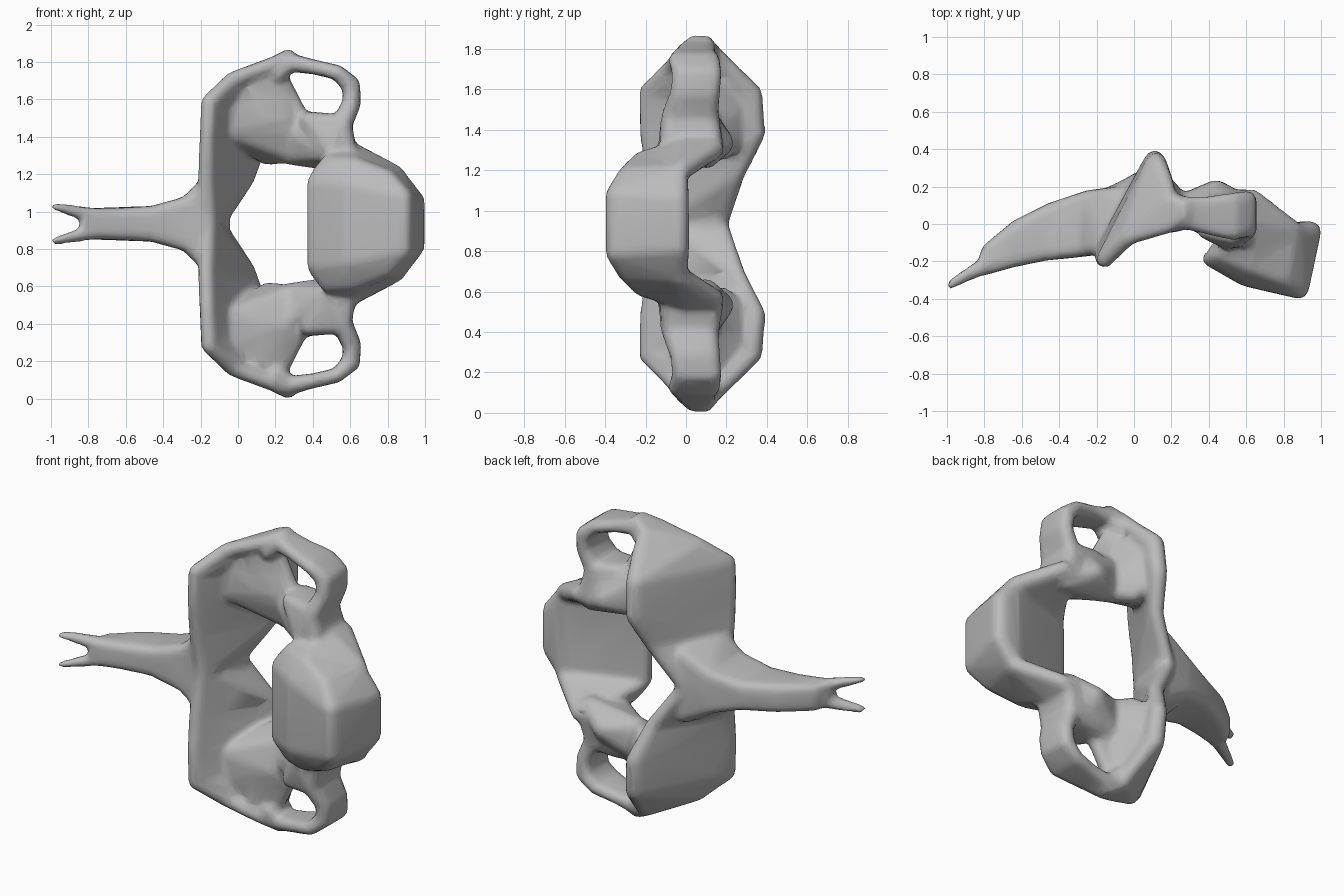
import bpy
import bmesh
from mathutils import Matrix

cube = bpy.data.objects.get("Cube")
if cube:
    bpy.data.objects.remove(cube, do_unlink=True)

MID = 0.935  # height of the mirror plane
bm = bmesh.new()


def hull(balls):
    """Closed skin stretched over balls given as (x, y, height from mid, radius)."""
    part = bmesh.new()
    for x, y, h, r in balls:
        bmesh.ops.create_icosphere(part, subdivisions=2, radius=r,
                                   matrix=Matrix.Translation((x, y, MID + h)))
    res = bmesh.ops.convex_hull(part, input=part.verts)
    junk = {g for g in res["geom_interior"] + res["geom_unused"]
            if isinstance(g, bmesh.types.BMVert)}
    bmesh.ops.delete(part, geom=list(junk), context='VERTS')
    bmesh.ops.recalc_face_normals(part, faces=part.faces)
    mesh = bpy.data.meshes.new("hull_part")
    part.to_mesh(mesh)
    part.free()
    bm.from_mesh(mesh)
    bpy.data.meshes.remove(mesh)


def flip(balls):
    return [(x, y, -h, r) for x, y, h, r in balls]


def central(balls):
    hull(balls + flip(balls))


def paired(balls):
    hull(balls)
    hull(flip(balls))


def chain(sections, add):
    """Skin each pair of neighbouring sections."""
    for a, b in zip(sections, sections[1:]):
        add(a + b)


def bar(x, y0, y1, h, r):
    return [(x, y0, h, r), (x, y1, h, r)]


# Body: low wedge in the middle, raised shoulders at both sides
central([(.405, -.185, .22, .04), (.88, -.345, .14, .055), (.945, -.04, .12, .055),
         (.79, -.07, .2, .045), (.6, -.285, .2, .05), (.62, -.22, .31, .05),
         (.80, -.29, .24, .05), (.85, -.04, .25, .05), (.48, -.17, .32, .04)])
paired([(.85, -.03, .26, .05), (.63, .14, .37, .05), (.62, 0, .38, .05),
        (.48, -.16, .33, .04), (.62, -.22, .31, .05), (.42, -.17, .25, .04),
        (.79, -.06, .24, .04)])

# Arch plates, from the midline out to the side peaks
chain([bar(-.16, -.12, -.12, 0, .05) + [(-.11, .17, 0, .04)],
       [(-.17, -.16, .25, .045), (.05, .25, .25, .045)],
       [(-.165, -.185, .45, .045), (.11, .34, .45, .055)],
       [(-.155, -.19, .65, .045), (.12, .32, .64, .06)],
       [(-.03, -.07, .77, .045), (.17, .2, .77, .05)],
       bar(.19, -.01, .13, .855, .04),
       bar(.27, .04, .1, .9, .035)], paired)

# Joint pillars and pedicles
paired([(.11, .25, .42, .05), (.12, .26, .6, .05), (.16, .18, .36, .05),
        (.27, .08, .385, .06), (.21, .05, .74, .06), (-.06, -.03, .5, .05),
        (-.06, -.03, .66, .05), (.25, .01, .55, .05)])
paired([(.27, .1, .375, .06), (.22, .08, .55, .06), (.58, .1, .33, .06),
        (.46, -.05, .39, .06), (.44, .18, .4, .06), (.45, .08, .54, .05)])

# Side rings around the openings
chain([bar(.21, 0, .12, .8, .05),
       bar(.27, .02, .1, .865, .05),
       bar(.4, -.02, .11, .84, .04),
       bar(.53, -.05, .13, .81, .04),
       bar(.605, -.02, .13, .74, .05),
       bar(.61, -.03, .12, .65, .05),
       bar(.555, -.07, .11, .53, .055),
       bar(.58, -.07, .13, .37, .06)], paired)
paired(bar(.555, -.07, .11, .53, .055) + bar(.38, -.03, .1, .55, .05)
       + bar(.5, -.08, .12, .4, .06))
paired([(.21, .06, .8, .05), (.23, .05, .6, .05), (.34, .05, .55, .05),
        (.1, .0, .65, .05), (.1, .0, .75, .05)])

# Rear process, tapering to a fork
chain([[(-.16, -.11, .21, .05), (-.09, .15, .18, .05)],
       [(-.27, -.13, .105, .045), (-.25, .13, .09, .05)],
       [(-.47, -.15, .05, .045), (-.43, .075, .045, .045)],
       [(-.64, -.19, .045, .04), (-.62, -.02, .045, .045)],
       [(-.82, -.25, .05, .03), (-.78, -.14, .05, .035)]], central)
paired([(-.77, -.21, .04, .045), (-.84, -.23, .065, .03),
        (-.975, -.31, .095, .02), (-.985, -.335, .09, .018)])

mesh = bpy.data.meshes.new("bone")
bm.to_mesh(mesh)
bm.free()
bone = bpy.data.objects.new("bone", mesh)
bpy.context.collection.objects.link(bone)

# Single grey
mat = bpy.data.materials.new("bone_grey")
mat.use_nodes = True
grey = (.5, .5, .5, 1)
mat.diffuse_color = grey
mat.node_tree.nodes["Principled BSDF"].inputs["Base Color"].default_value = grey
mesh.materials.append(mat)

# Fuse all parts, soften the joins, then thin to broad facets
remesh = bone.modifiers.new("fuse", 'REMESH')
remesh.mode = 'VOXEL'
remesh.voxel_size = .014
remesh.use_smooth_shade = True
soften = bone.modifiers.new("soften", 'SMOOTH')
soften.factor = .5
soften.iterations = 14
thin = bone.modifiers.new("thin", 'DECIMATE')
thin.ratio = .08
